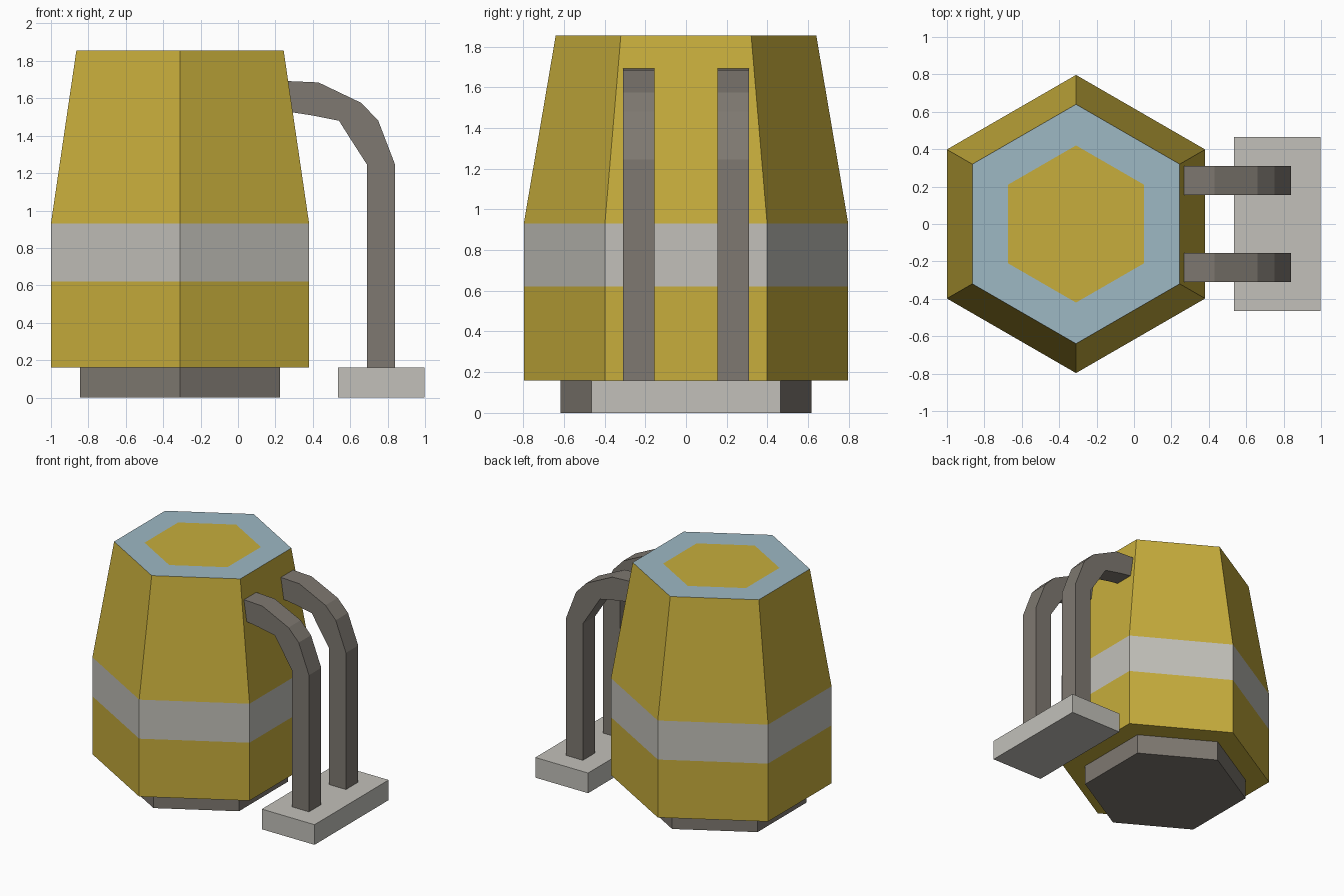
import bpy
import bmesh
from math import cos, sin, pi

old = bpy.data.objects.get("Cube")
if old:
    bpy.data.objects.remove(old, do_unlink=True)


def material(name, rgb):
    m = bpy.data.materials.new(name)
    m.use_nodes = True
    m.diffuse_color = (*rgb, 1)
    m.node_tree.nodes["Principled BSDF"].inputs["Base Color"].default_value = (*rgb, 1)
    return m


gold = material("mustard yellow", (0.57, 0.42, 0.045))
light = material("light grey", (0.54, 0.53, 0.49))
dark = material("warm dark grey", (0.21, 0.19, 0.165))
blue = material("pale blue", (0.34, 0.48, 0.55))

TANK_X = -0.31


def loft(name, rings, mats, bands=()):
    """Bridge rings of points, cap both ends; bands gives each strip's material."""
    bm = bmesh.new()
    loops = [[bm.verts.new(p) for p in ring] for ring in rings]
    n = len(loops[0])
    for k, (a, b) in enumerate(zip(loops, loops[1:])):
        for i in range(n):
            j = (i + 1) % n
            f = bm.faces.new((a[i], a[j], b[j], b[i]))
            f.material_index = bands[k] if bands else 0
    bm.faces.new(loops[0][::-1])
    bm.faces.new(loops[-1])
    bmesh.ops.recalc_face_normals(bm, faces=bm.faces)
    mesh = bpy.data.meshes.new(name)
    bm.to_mesh(mesh)
    bm.free()
    for m in mats:
        mesh.materials.append(m)
    ob = bpy.data.objects.new(name, mesh)
    bpy.context.collection.objects.link(ob)
    return ob


def hexagon(r, z):
    angles = [pi / 6 + i * pi / 3 for i in range(6)]
    return [(TANK_X + r * cos(a), r * sin(a), z) for a in angles]


# Tapered tank with a grey belt and a blue rim around the lid
tank = [(0.797, 0.16), (0.797, 0.62), (0.797, 0.93), (0.64, 1.855), (0.42, 1.855)]
loft("tank", [hexagon(r, z) for r, z in tank], [gold, light, blue], [0, 1, 0, 2])

# Recessed plinth under the tank
loft("plinth", [hexagon(0.617, 0), hexagon(0.617, 0.16)], [dark])

# Two bent square pipes: outer and inner edge at each section
sections = [
    ((0.268, 1.692), (0.29, 1.525)),
    ((0.43, 1.685), (0.40, 1.508)),
    ((0.66, 1.575), (0.54, 1.48)),
    ((0.75, 1.48), (0.60, 1.385)),
    ((0.84, 1.245), (0.69, 1.245)),
    ((0.84, 0.15), (0.69, 0.15)),
]
for name, y in (("front_pipe", -0.232), ("back_pipe", 0.232)):
    lo, hi = y - 0.077, y + 0.077
    rings = [[(ox, lo, oz), (ox, hi, oz), (ix, hi, iz), (ix, lo, iz)]
             for (ox, oz), (ix, iz) in sections]
    loft(name, rings, [dark])

# Slab that the pipes stand on
x0, x1, w = 0.535, 0.998, 0.465
loft("pipe_slab", [[(x0, -w, z), (x1, -w, z), (x1, w, z), (x0, w, z)]
                   for z in (0, 0.16)], [light])
